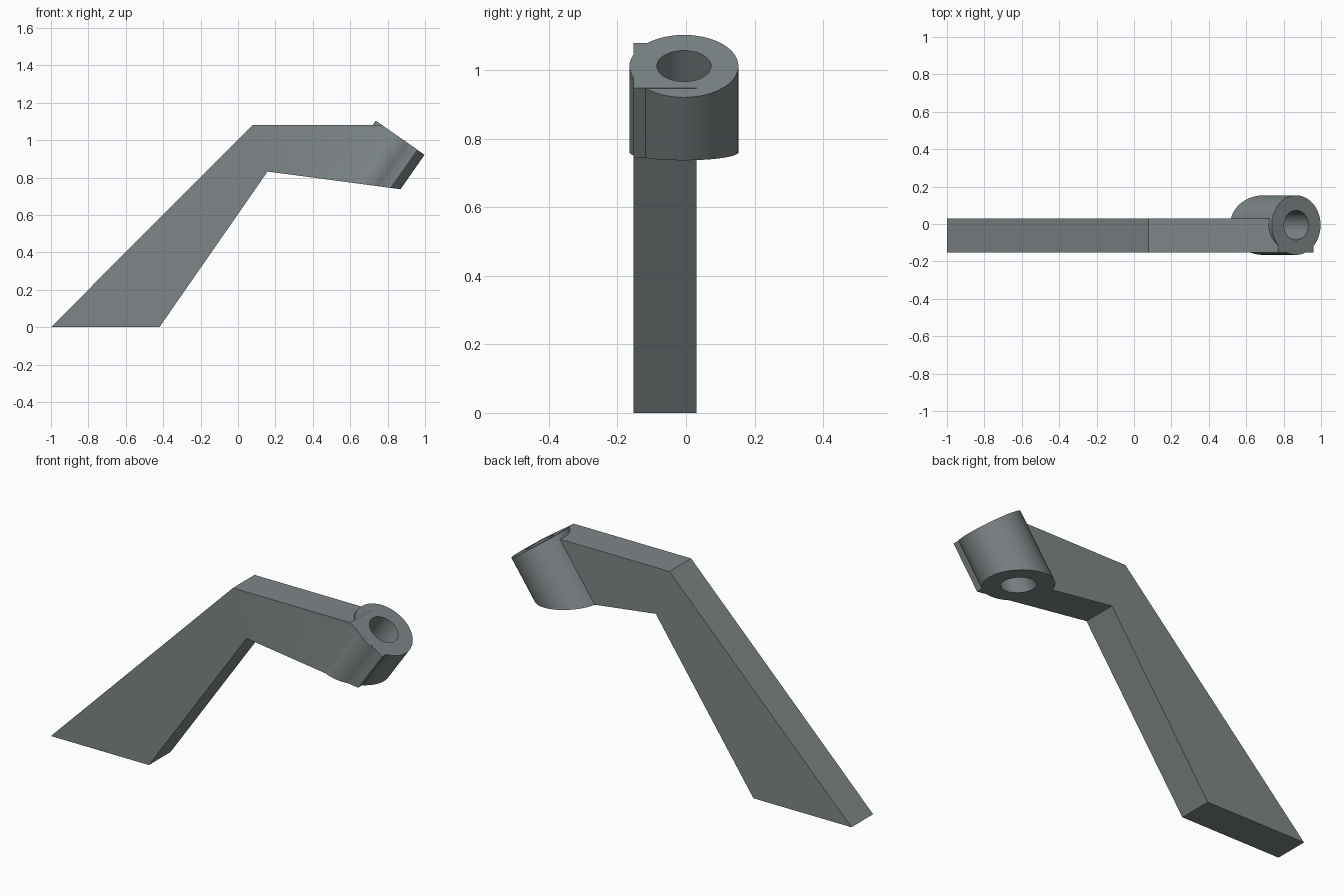
import bpy, bmesh, math
from mathutils import Vector

if "Cube" in bpy.data.objects:
    bpy.data.objects.remove(bpy.data.objects["Cube"])

grey = bpy.data.materials.new("slate grey")
grey.diffuse_color = (0.21, 0.24, 0.245, 1)
grey.use_nodes = True
grey.node_tree.nodes["Principled BSDF"].inputs["Base Color"].default_value = grey.diffuse_color

# Slanted barrel axis and the sloping underside of the arm
AXIS = Vector((0.573, 0, 0.82)).normalized()
ACROSS = Vector((AXIS.z, 0, -AXIS.x))
CENTRE = Vector((0.867, -0.006, 1.0125))
KNEE = Vector((0.158, 0, 0.832))
UNDER = Vector((0.133, 0, 1)).normalized()


def make_object(name, bm):
    bmesh.ops.recalc_face_normals(bm, faces=bm.faces)
    mesh = bpy.data.meshes.new(name)
    bm.to_mesh(mesh)
    bm.free()
    obj = bpy.data.objects.new(name, mesh)
    bpy.context.collection.objects.link(obj)
    mesh.materials.append(grey)
    return obj


def slanted_cylinder(name, radius, extra=0.0, sides=96):
    """Cylinder along AXIS, its lower end cut by the underside plane."""
    bm = bmesh.new()
    top, low = [], []
    for i in range(sides):
        a = 2 * math.pi * i / sides
        p = CENTRE + radius * (math.cos(a) * ACROSS + math.sin(a) * Vector((0, 1, 0)))
        drop = (p - KNEE).dot(UNDER) / AXIS.dot(UNDER)
        top.append(bm.verts.new(p + AXIS * extra))
        low.append(bm.verts.new(p - AXIS * (drop + extra)))
    bm.faces.new(top)
    bm.faces.new(low[::-1])
    for i in range(sides):
        j = (i + 1) % sides
        bm.faces.new((top[i], low[i], low[j], top[j]))
    return make_object(name, bm)


def apply_boolean(target, other, operation):
    mod = target.modifiers.new(operation.lower(), 'BOOLEAN')
    mod.object, mod.operation, mod.solver = other, operation, 'EXACT'
    bpy.context.view_layer.objects.active = target
    bpy.ops.object.modifier_apply(modifier=mod.name)
    bpy.data.objects.remove(other)


# Bent flat arm: side profile extruded through its thickness
profile = [(-1, 0), (-0.42, 0), (0.158, 0.832), (0.8176, 0.7443),
           (0.96, 0.948), (0.771, 1.08), (0.077, 1.08)]
bm = bmesh.new()
face = bm.faces.new([bm.verts.new((x, -0.153, z)) for x, z in profile])
side = bmesh.ops.extrude_face_region(bm, geom=[face])
bmesh.ops.translate(bm, vec=(0, 0.183, 0),
                    verts=[v for v in side["geom"] if isinstance(v, bmesh.types.BMVert)])
bracket = make_object("bracket_arm", bm)

# Barrel joined to the arm, then bored through
apply_boolean(bracket, slanted_cylinder("barrel", 0.159), 'UNION')
apply_boolean(bracket, slanted_cylinder("bore", 0.079, extra=0.05), 'DIFFERENCE')

bracket.select_set(True)
bpy.context.view_layer.objects.active = bracket
bpy.ops.object.shade_smooth_by_angle(angle=math.radians(30))
